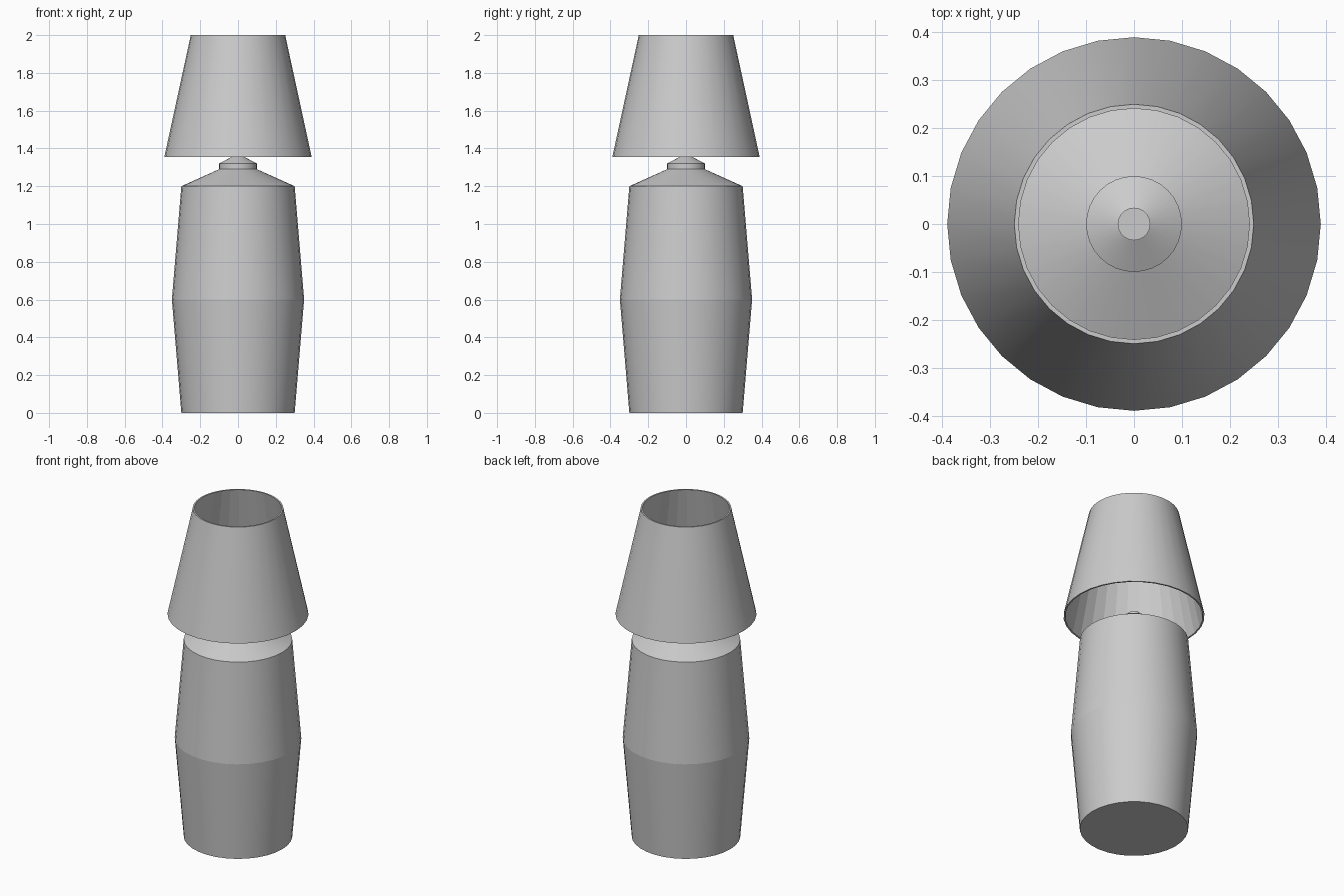
import bpy, bmesh
from math import cos, sin, tau

if "Cube" in bpy.data.objects:
    bpy.data.objects.remove(bpy.data.objects["Cube"])

SIDES = 32


def lathe(name, profile, closed=False, flat_bands=()):
    """Revolve (radius, z) points about z, with crisp rings and smooth sides."""
    bm = bmesh.new()
    rings = [[bm.verts.new((r * cos(tau * i / SIDES), r * sin(tau * i / SIDES), z))
              for i in range(SIDES)] for r, z in profile]
    pairs = list(zip(rings, rings[1:]))
    if closed:
        pairs.append((rings[-1], rings[0]))
    for band, (a, b) in enumerate(pairs):
        for i in range(SIDES):
            j = (i + 1) % SIDES
            face = bm.faces.new((a[i], a[j], b[j], b[i]))
            face.smooth = band not in flat_bands
    if not closed:
        bm.faces.new(rings[0][::-1])
        bm.faces.new(rings[-1])
    # Every profile corner is a crisp edge
    for ring in rings:
        for i in range(SIDES):
            bm.edges.get((ring[i], ring[(i + 1) % SIDES])).smooth = False
    bmesh.ops.recalc_face_normals(bm, faces=bm.faces)
    mesh = bpy.data.meshes.new(name)
    bm.to_mesh(mesh)
    bm.free()
    obj = bpy.data.objects.new(name, mesh)
    bpy.context.collection.objects.link(obj)
    return obj


# Bulging base with sloped shoulder, collar and small stem
lathe("lamp_base", [(0.30, 0), (0.35, 0.60), (0.30, 1.20), (0.10, 1.29),
                    (0.10, 1.32), (0.034, 1.355), (0.034, 1.37)])

# Open tapered shade with a thin wall and faceted inside
lathe("lamp_shade", [(0.39, 1.355), (0.25, 2.0), (0.241, 2.0), (0.381, 1.355)],
      closed=True, flat_bands=(2,))
